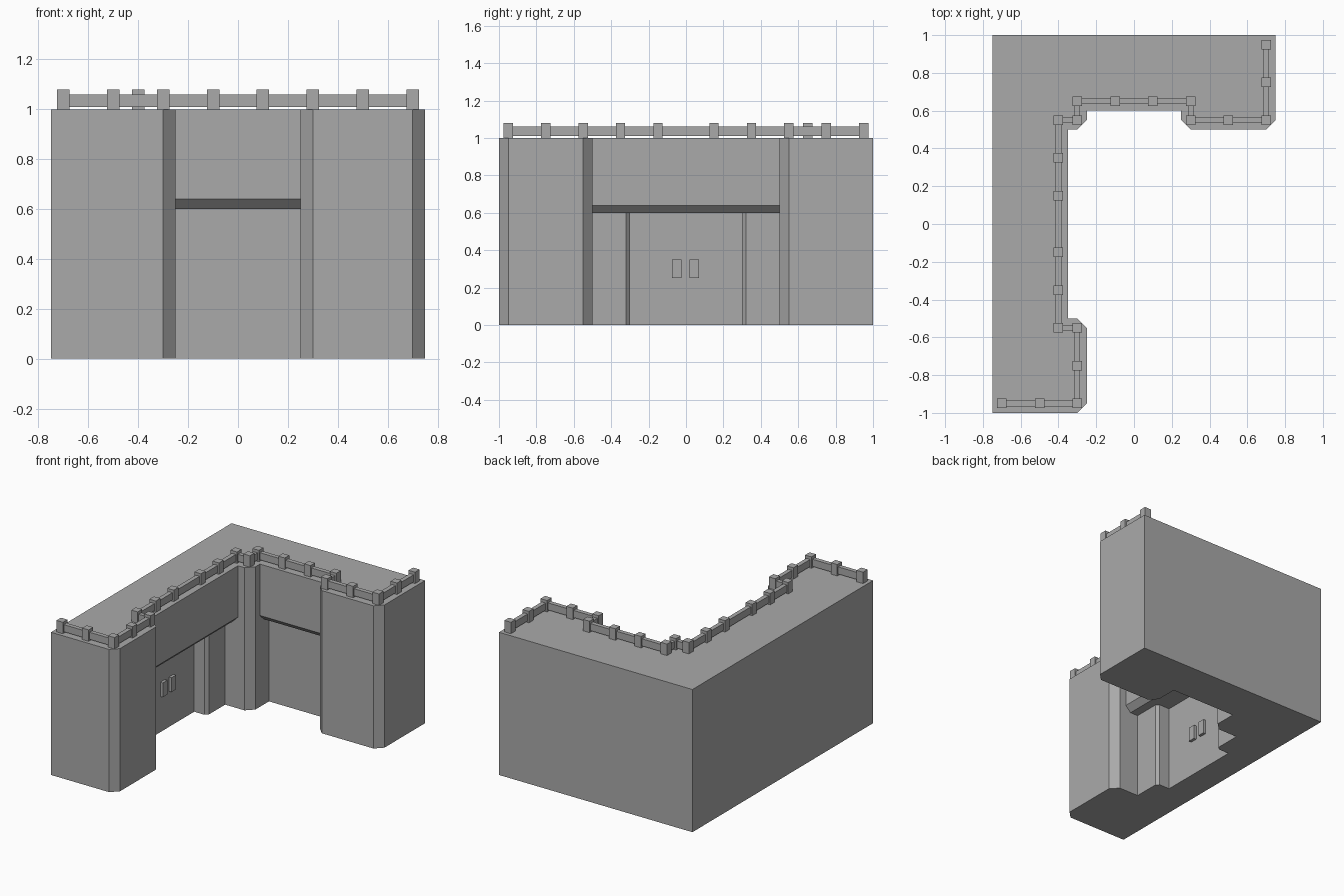
import bpy, bmesh
from mathutils import Matrix, Vector

cube = bpy.data.objects.get("Cube")
if cube:
    bpy.data.objects.remove(cube, do_unlink=True)

GREY = (0.4, 0.4, 0.4, 1)
stone = bpy.data.materials.new("plain grey")
stone.use_nodes = True
stone.diffuse_color = GREY
stone.node_tree.nodes["Principled BSDF"].inputs["Base Color"].default_value = GREY


def finish(bm, name):
    bmesh.ops.remove_doubles(bm, verts=bm.verts, dist=0.0005)
    bmesh.ops.recalc_face_normals(bm, faces=bm.faces)
    mesh = bpy.data.meshes.new(name)
    bm.to_mesh(mesh)
    bm.free()
    mesh.materials.append(stone)
    obj = bpy.data.objects.new(name, mesh)
    bpy.context.scene.collection.objects.link(obj)
    return obj


def face(bm, points):
    bm.faces.new([bm.verts.new(p) for p in points])


def wall(bm, a, b, z0, z1):
    face(bm, [(*a, z0), (*b, z0), (*b, z1), (*a, z1)])


def box(bm, centre, size):
    bmesh.ops.create_cube(bm, size=1, matrix=Matrix.Translation(centre) @ Matrix.Diagonal((*size, 1)))


TOP, LINTEL, CHAMFER = 1.0, 0.6, 0.04


# Alcove between two pillars: set-back lower wall under a chamfered lintel.
# u runs along the wall, d runs into the building.
def alcove(bm, place, half, foot):
    depth = foot[0][1]
    profile = [(-0.05, 0), (depth, 0), (depth, LINTEL), (CHAMFER, LINTEL),
               (0, LINTEL + CHAMFER), (0, TOP), (-0.05, TOP)]
    for u in (-half, half):
        face(bm, [(*place(u, d), z) for d, z in profile])
    wall(bm, place(-half, 0), place(half, 0), LINTEL + CHAMFER, TOP)
    face(bm, [(*place(u, d), z) for u, d, z in (
        (-half, 0, LINTEL + CHAMFER), (half, 0, LINTEL + CHAMFER),
        (half, CHAMFER, LINTEL), (-half, CHAMFER, LINTEL))])
    soffit = [(-half, CHAMFER)] + foot + [(half, CHAMFER)]
    face(bm, [(*place(u, d), LINTEL) for u, d in soffit])
    for a, b in zip(foot, foot[1:]):
        wall(bm, place(*a), place(*b), 0, LINTEL)


def side_place(u, d):
    return (-0.35 - d, u)


def back_place(u, d):
    return (u, 0.6 + d)


# Building body: full-height pillars joined by the two alcoves
front_pillar = [(-0.75, -1), (-0.3, -1), (-0.25, -0.95), (-0.25, -0.55), (-0.3, -0.5)]
corner_pillar = [(-0.3, 0.5), (-0.25, 0.55)]
end_pillar = [(0.25, 0.55), (0.3, 0.5), (0.7, 0.5), (0.75, 0.55), (0.75, 1), (-0.75, 1)]
half_door = [(-0.5, 0.1), (-0.32, 0.1), (-0.3, 0.12), (-0.3, 0.2)]
door_foot = half_door + [(-u, d) for u, d in reversed(half_door)]
back_foot = [(-0.25, 0.1), (0.25, 0.1)]

bm = bmesh.new()
for pillar in (front_pillar, corner_pillar, end_pillar):
    for a, b in zip(pillar, pillar[1:]):
        wall(bm, a, b, 0, TOP)
wall(bm, end_pillar[-1], front_pillar[0], 0, TOP)
alcove(bm, side_place, 0.5, door_foot)
alcove(bm, back_place, 0.25, back_foot)


def plan(side, back, z):
    loop = (front_pillar + [side_place(*p) for p in side] + corner_pillar
            + [back_place(*p) for p in back] + end_pillar)
    face(bm, [(x, y, z) for x, y in loop])


plan(door_foot, back_foot, 0)
plan([(-0.5, 0), (0.5, 0)], [(-0.25, 0), (0.25, 0)], TOP)
finish(bm, "building_body")

# Door handles
for name, y in (("right_door_handle", -0.05), ("left_door_handle", 0.045)):
    bm = bmesh.new()
    box(bm, (-0.54, y, 0.3), (0.02, 0.05, 0.1))
    finish(bm, name)

# Roof railing: square posts with a rail between neighbours
posts = [(-0.7, -0.95), (-0.5, -0.95), (-0.3, -0.95), (-0.3, -0.75), (-0.3, -0.55),
         (-0.4, -0.55), (-0.4, -0.35), (-0.4, -0.15), (-0.4, 0.15), (-0.4, 0.35),
         (-0.4, 0.55), (-0.3, 0.55), (-0.3, 0.65), (-0.1, 0.65), (0.1, 0.65), (0.3, 0.65),
         (0.3, 0.55), (0.5, 0.55), (0.7, 0.55), (0.7, 0.75), (0.7, 0.95)]
bm = bmesh.new()
for x, y in posts:
    box(bm, (x, y, TOP + 0.04), (0.05, 0.05, 0.08))
finish(bm, "railing_posts")

bm = bmesh.new()
for a, b in zip(posts, posts[1:]):
    a, b = Vector((*a, TOP + 0.035)), Vector((*b, TOP + 0.035))
    span = b - a
    box(bm, (a + b) / 2, (max(abs(span.x), 0.03), max(abs(span.y), 0.03), 0.05))
finish(bm, "railing_rails")
